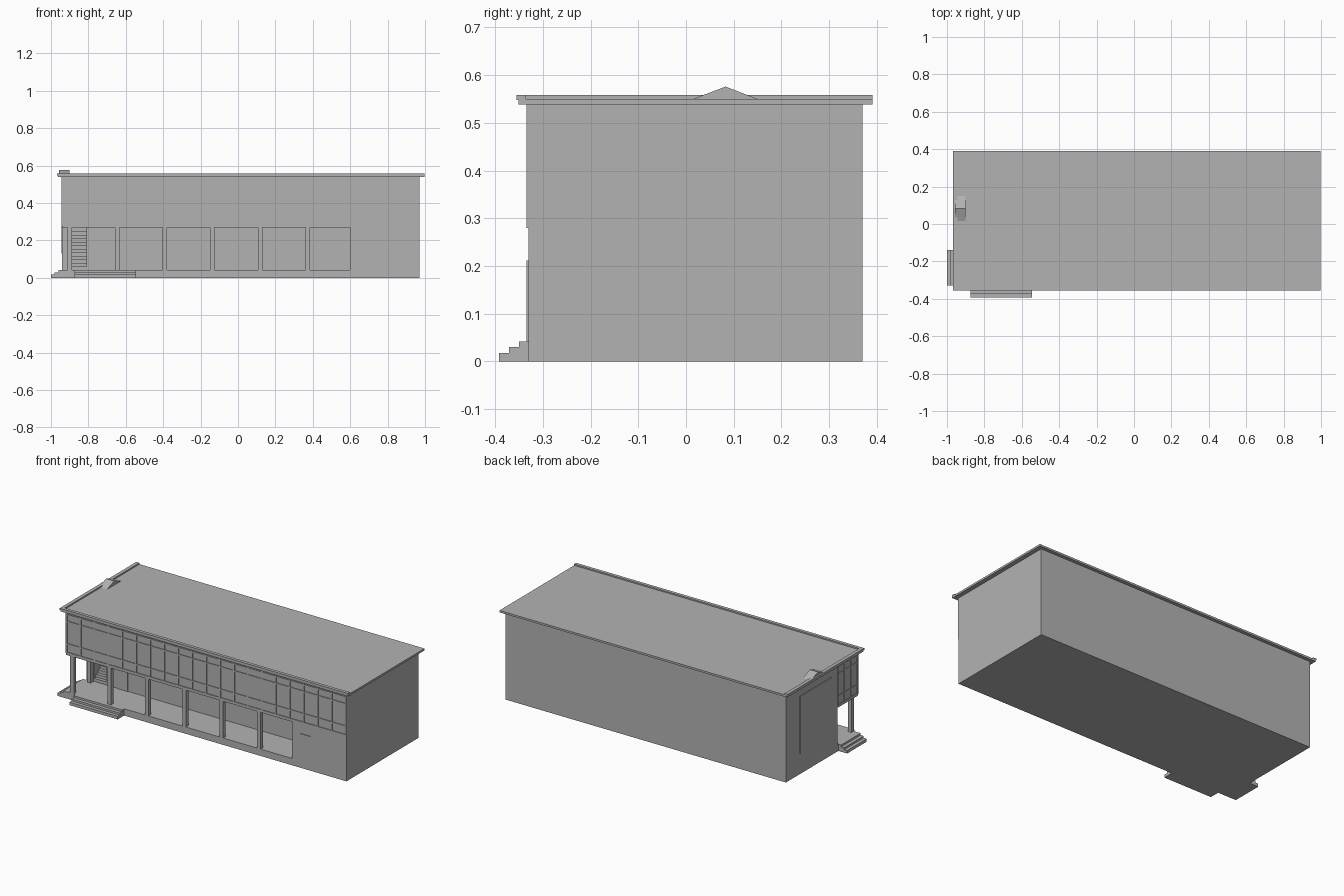
import bpy, bmesh

if "Cube" in bpy.data.objects:
    bpy.data.objects.remove(bpy.data.objects["Cube"])

grey = bpy.data.materials.new("plain_grey")
grey.diffuse_color = (0.45, 0.45, 0.45, 1)
grey.use_nodes = True
grey.node_tree.nodes["Principled BSDF"].inputs["Base Color"].default_value = grey.diffuse_color


def finish(name, bm):
    bmesh.ops.recalc_face_normals(bm, faces=bm.faces)
    me = bpy.data.meshes.new(name)
    bm.to_mesh(me)
    bm.free()
    me.materials.append(grey)
    ob = bpy.data.objects.new(name, me)
    bpy.context.collection.objects.link(ob)
    return ob


def add_box(bm, x0, x1, y0, y1, z0, z1):
    vs = bmesh.ops.create_cube(bm, size=1)["verts"]
    for v in vs:
        v.co = ((x0 + x1) / 2 + v.co.x * (x1 - x0),
                (y0 + y1) / 2 + v.co.y * (y1 - y0),
                (z0 + z1) / 2 + v.co.z * (z1 - z0))


def boxes(name, *dims):
    bm = bmesh.new()
    for d in dims:
        add_box(bm, *d)
    return finish(name, bm)


def prism(name, profile, x0, x1):
    """Extrude a (y, z) profile along x."""
    bm = bmesh.new()
    face = bm.faces.new([bm.verts.new((x0, y, z)) for y, z in profile])
    ext = bmesh.ops.extrude_face_region(bm, geom=[face])["geom"]
    for v in ext:
        if isinstance(v, bmesh.types.BMVert):
            v.co.x = x1
    return finish(name, bm)


def cut(ob, *dims):
    cutter = boxes("cutter", dims)
    cutter.hide_render = True
    mod = ob.modifiers.new("cut", 'BOOLEAN')
    mod.operation = 'DIFFERENCE'
    mod.solver = 'EXACT'
    mod.object = cutter
    bpy.context.view_layer.objects.active = ob
    bpy.ops.object.modifier_apply(modifier="cut")
    bpy.data.objects.remove(cutter)


L, R, F, B = -0.94, 0.97, -0.33, 0.37      # wall planes
FLOOR, LINTEL, EAVE = 0.042, 0.268, 0.538
PORCH = -0.13                              # porch back wall

# Main body with the corner porch and the stairwell carved out
body = boxes("building_body", (L, R, F, B, 0, EAVE))
cut(body, L - 0.1, 0.60, F - 0.1, PORCH, FLOOR, LINTEL)
cut(body, -0.89, -0.81, PORCH - 0.02, 0.11, FLOOR, LINTEL)

# Staircase rising into the stairwell
n = 12
rise, run = (LINTEL - FLOOR) / n, 0.24 / n
pts = [(PORCH, FLOOR)]
for i in range(n):
    y = PORCH + i * run
    pts += [(y, FLOOR + (i + 1) * rise), (y + run, FLOOR + (i + 1) * rise)]
pts.append((PORCH + n * run, FLOOR))
prism("staircase", pts, -0.89, -0.81)

# Porch pillars along the front, plus one at the back of the open end
for i in range(6):
    x = -0.9 + i * 0.2545
    boxes(f"porch_pillar_{i + 1}", (x - 0.012, x + 0.012, F, F + 0.024, FLOOR, LINTEL))
boxes("rear_porch_pillar", (-0.912, -0.892, PORCH - 0.03, PORCH, FLOOR, LINTEL))

# Doors: porch door, side door on the front wall, large panel on the left wall
boxes("porch_door", (-0.73, -0.66, PORCH - 0.004, PORCH, FLOOR, 0.22))
boxes("front_door", (0.66, 0.73, F - 0.004, F, FLOOR, 0.212))
boxes("left_wall_panel", (L - 0.004, L, -0.07, 0.236, 0.13, 0.48))

# Upper storey window grid: mullions and rails on the front and the left end
P, W = 0.004, 0.004
rails = (0.284, 0.338, 0.476, 0.518)
front = []
for i in range(21):
    x = L + W + i * (R - L - 2 * W) / 20
    front.append((x - W, x + W, F - P, F, 0.28, EAVE))
front += [(L, R, F - P, F, z - W, z + W) for z in rails]
boxes("front_window_grid", *front)
side = []
for i in range(4):
    y = F + W + i * (PORCH - F - 2 * W) / 3
    side.append((L - P, L, y - W, y + W, 0.28, EAVE))
side += [(L - P, L, F, PORCH, z - W, z + W) for z in rails]
boxes("left_window_grid", *side)

# Entrance steps on the front and the left end
steps = ((0.062, 0, 0.018), (0.041, 0.018, 0.03), (0.02, 0.03, FLOOR))
boxes("front_steps", *[(-0.875, -0.545, F - d, F, z0, z1) for d, z0, z1 in steps])
boxes("left_steps", *[(L - d * 0.97, L, F, -0.14, z0, z1) for d, z0, z1 in steps])

# Roof slab with a raised rim on the front and left edges
boxes("roof_slab", (-0.945, 0.997, -0.335, 0.391, EAVE, 0.55))
boxes("roof_rim_front",
      (-0.963, 0.997, -0.351, -0.335, EAVE, 0.548),
      (-0.967, 0.997, -0.355, -0.335, 0.548, 0.558))
boxes("roof_rim_left",
      (-0.963, -0.945, -0.335, 0.391, EAVE, 0.548),
      (-0.967, -0.945, -0.335, 0.391, 0.548, 0.558))

# Small gable above the left wall
prism("roof_gable", [(0.015, 0.55), (0.15, 0.55), (0.083, 0.576)], -0.957, -0.902)
